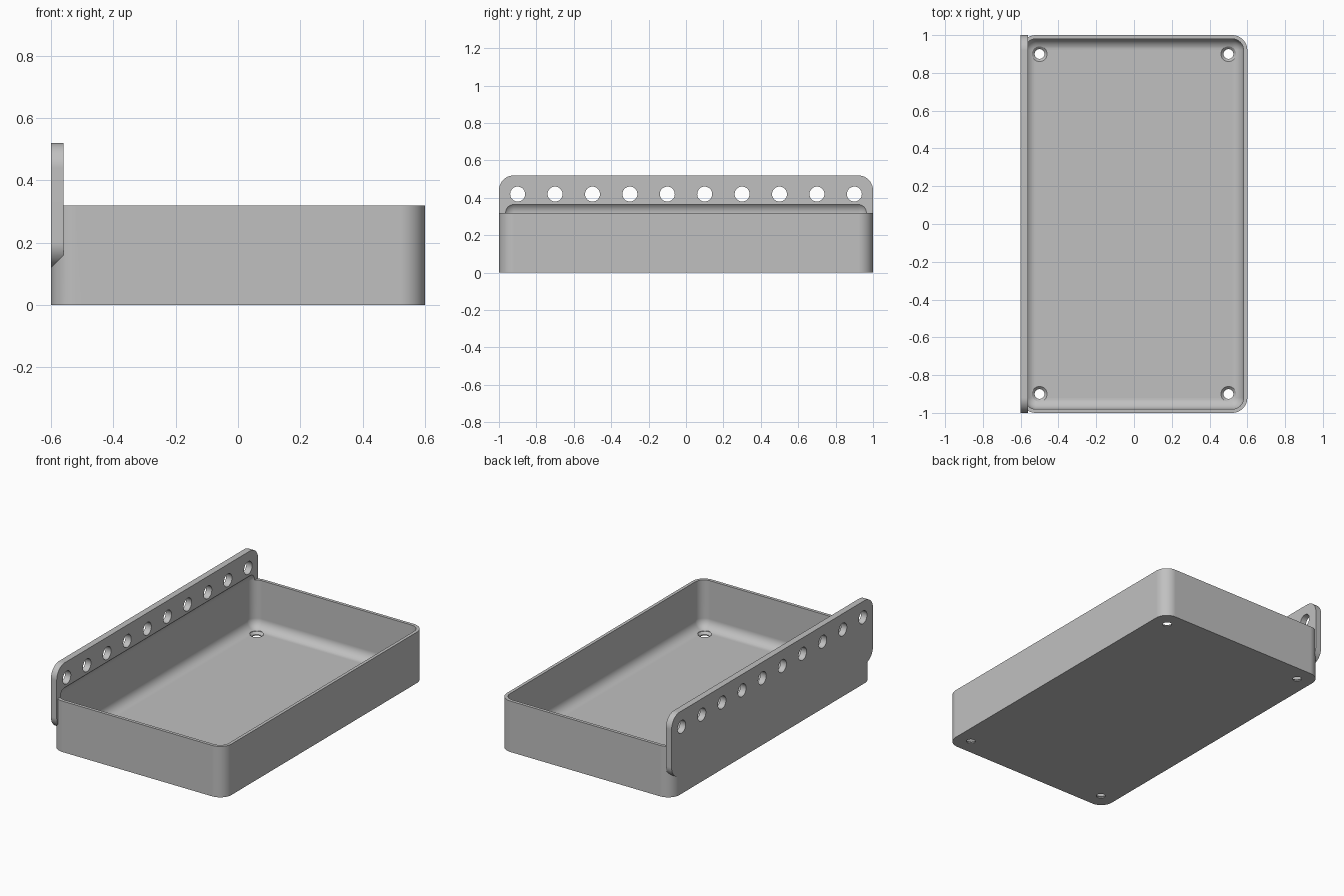
import bpy, bmesh
from math import cos, sin, tau
from mathutils import Vector

if "Cube" in bpy.data.objects:
    bpy.data.objects.remove(bpy.data.objects["Cube"], do_unlink=True)

grey = bpy.data.materials.new("plain grey")
grey.use_nodes = True
grey.diffuse_color = (0.53, 0.53, 0.53, 1)
grey.node_tree.nodes["Principled BSDF"].inputs["Base Color"].default_value = grey.diffuse_color


def add_object(name, bm):
    bmesh.ops.recalc_face_normals(bm, faces=bm.faces)
    mesh = bpy.data.meshes.new(name)
    bm.to_mesh(mesh)
    bm.free()
    mesh.materials.append(grey)
    obj = bpy.data.objects.new(name, mesh)
    bpy.context.collection.objects.link(obj)
    return obj


def rounded_box(name, low, high, radius, axis=None):
    """Box with all edges rounded, or only those along one axis."""
    low, high = Vector(low), Vector(high)
    bm = bmesh.new()
    bmesh.ops.create_cube(bm, size=1)
    for v in bm.verts:
        v.co = (low + high) / 2 + v.co * (high - low)
    edges = [e for e in bm.edges if axis is None
             or abs(e.verts[0].co[axis] - e.verts[1].co[axis]) > 0.001]
    bmesh.ops.bevel(bm, geom=edges, offset=radius, segments=10,
                    profile=0.5, affect='EDGES')
    return add_object(name, bm)


def turned_cutters(name, profile, centres, place, sides=32):
    """One solid of revolution per centre; profile lists (radius, position)."""
    bm = bmesh.new()
    for c in centres:
        rings = [[bm.verts.new(Vector(c) + Vector(place(r * cos(tau * i / sides),
                                                        r * sin(tau * i / sides), h)))
                  for i in range(sides)] for r, h in profile]
        for a, b in zip(rings, rings[1:]):
            for i in range(sides):
                j = (i + 1) % sides
                bm.faces.new((a[i], a[j], b[j], b[i]))
        bm.faces.new(rings[0])
        bm.faces.new(rings[-1])
    return add_object(name, bm)


def combine(target, tool, operation):
    mod = target.modifiers.new(tool.name, 'BOOLEAN')
    mod.operation, mod.solver, mod.object = operation, 'EXACT', tool
    bpy.context.view_layer.objects.active = target
    bpy.ops.object.modifier_apply(modifier=mod.name)
    bpy.data.objects.remove(tool, do_unlink=True)


# Tray body and the upright hanging plate on its right side
tray = rounded_box("tray", (-0.6, -1, 0), (0.6, 1, 0.32), 0.08, axis=2)
plate = rounded_box("hanging_plate", (-0.6, -1, 0.12), (-0.56, 1, 0.52), 0.08, axis=0)
combine(tray, plate, 'UNION')

# Hollow with filleted floor, also undercutting the plate
cavity = rounded_box("cavity", (-0.58, -0.98, 0.02), (0.58, 0.98, 0.38), 0.06)
combine(tray, cavity, 'DIFFERENCE')

# Row of holes through the plate
row = [(-0.58, -0.9 + 0.2 * i, 0.42) for i in range(10)]
combine(tray, turned_cutters("plate_holes", [(0.04, -0.1), (0.04, 0.1)], row,
                             lambda a, b, h: (h, a, b)), 'DIFFERENCE')

# Countersunk screw holes in the floor corners
corners = [(x, y, 0) for x in (-0.5, 0.5) for y in (-0.9, 0.9)]
screw_profile = [(0.026, -0.05), (0.026, 0.006), (0.04, 0.02), (0.04, 0.1)]
combine(tray, turned_cutters("screw_holes", screw_profile, corners,
                             lambda a, b, h: (a, b, h)), 'DIFFERENCE')

# Smooth curves, crisp edges
bpy.ops.object.select_all(action='DESELECT')
tray.select_set(True)
bpy.context.view_layer.objects.active = tray
bpy.ops.object.shade_smooth_by_angle(angle=0.5)
weighted = tray.modifiers.new("Even shading", 'WEIGHTED_NORMAL')
weighted.keep_sharp = True
